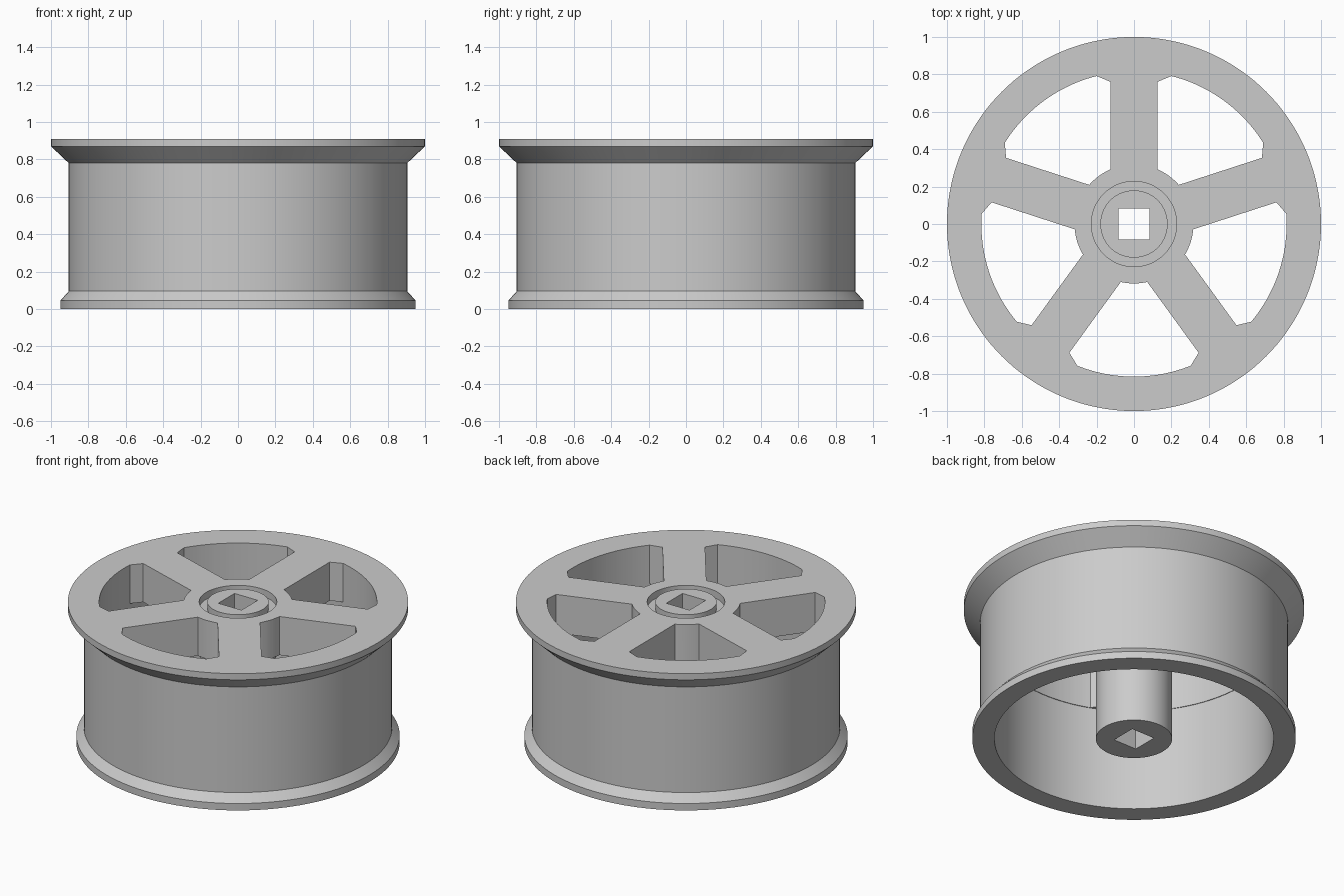
import bpy, bmesh
from math import sin, cos, asin, radians, pi
from mathutils import Matrix, Vector

cube = bpy.data.objects.get("Cube")
if cube:
    bpy.data.objects.remove(cube)

TOP, SPOKE_BOTTOM = 0.91, 0.66
HUB_R, INNER_R = 0.224, 0.82
SPOKES = 5
STEP = 2 * pi / SPOKES

grey = bpy.data.materials.new("plain_grey")
grey.use_nodes = True
grey.diffuse_color = (0.6, 0.6, 0.6, 1)
grey.node_tree.nodes["Principled BSDF"].inputs["Base Color"].default_value = grey.diffuse_color


def add_object(name, bm):
    bmesh.ops.recalc_face_normals(bm, faces=bm.faces)
    mesh = bpy.data.meshes.new(name)
    bm.to_mesh(mesh)
    bm.free()
    mesh.materials.append(grey)
    obj = bpy.data.objects.new(name, mesh)
    bpy.context.collection.objects.link(obj)
    return obj


def lathe(name, profile, steps=144):
    bm = bmesh.new()
    verts = [bm.verts.new((r, 0, z)) for r, z in profile]
    edges = [bm.edges.new(pair) for pair in zip(verts, verts[1:])]
    bmesh.ops.spin(bm, geom=verts + edges, axis=(0, 0, 1), cent=(0, 0, 0),
                   angle=2 * pi, steps=steps, use_merge=True)
    bmesh.ops.remove_doubles(bm, verts=bm.verts, dist=1e-5)
    return add_object(name, bm)


def add_prism(bm, outline, z0, z1):
    face = bm.faces.new([bm.verts.new((x, y, z0)) for x, y in outline])
    top = bmesh.ops.extrude_face_region(bm, geom=[face])["geom"]
    moved = [v for v in top if isinstance(v, bmesh.types.BMVert)]
    bmesh.ops.translate(bm, verts=moved, vec=(0, 0, z1 - z0))


def arc(r, offset, steps):
    """Arc between two spokes, starting and ending offset from their axes."""
    a = asin(offset / r)
    angles = [a + (STEP - 2 * a) * i / steps for i in range(steps + 1)]
    return [(r * cos(t), r * sin(t)) for t in angles]


# Wheel body: hub, web and flanged rim in one turned profile
wheel = lathe("wheel", [
    (0, 0), (HUB_R, 0), (HUB_R, SPOKE_BOTTOM), (INNER_R, SPOKE_BOTTOM),
    (INNER_R, 0), (0.95, 0), (0.95, 0.045), (0.905, 0.095),
    (0.905, 0.78), (1, 0.87), (1, TOP),
    (0.228, TOP), (0.228, 0.865), (0.18, 0.865), (0.18, TOP), (0, TOP)])

# Cutter: windows between spokes, with clipped outer corners, and square bore
bm = bmesh.new()
corners = arc(0.77, 0.125, 1)
window = ([corners[0]] + arc(0.816, 0.2, 24) + [corners[1]]
          + arc(0.318, 0.125, 8)[::-1])
for i in range(SPOKES):
    turn = Matrix.Rotation(radians(90) + i * STEP, 3, 'Z')
    outline = [(turn @ Vector((x, y, 0))).xy for x, y in window]
    add_prism(bm, outline, SPOKE_BOTTOM - 0.1, 1.0)
s = 0.083
add_prism(bm, [(-s, -s), (s, -s), (s, s), (-s, s)], -0.1, 1.0)
cutter = add_object("window_cutter", bm)
cutter.hide_render = True

cut = wheel.modifiers.new("windows", 'BOOLEAN')
cut.operation = 'DIFFERENCE'
cut.solver = 'EXACT'
cut.object = cutter
for obj in bpy.context.selected_objects:
    obj.select_set(False)
bpy.context.view_layer.objects.active = wheel
wheel.select_set(True)
bpy.ops.object.modifier_apply(modifier=cut.name)
bpy.data.objects.remove(cutter)
bpy.ops.object.shade_smooth_by_angle(angle=radians(25))
